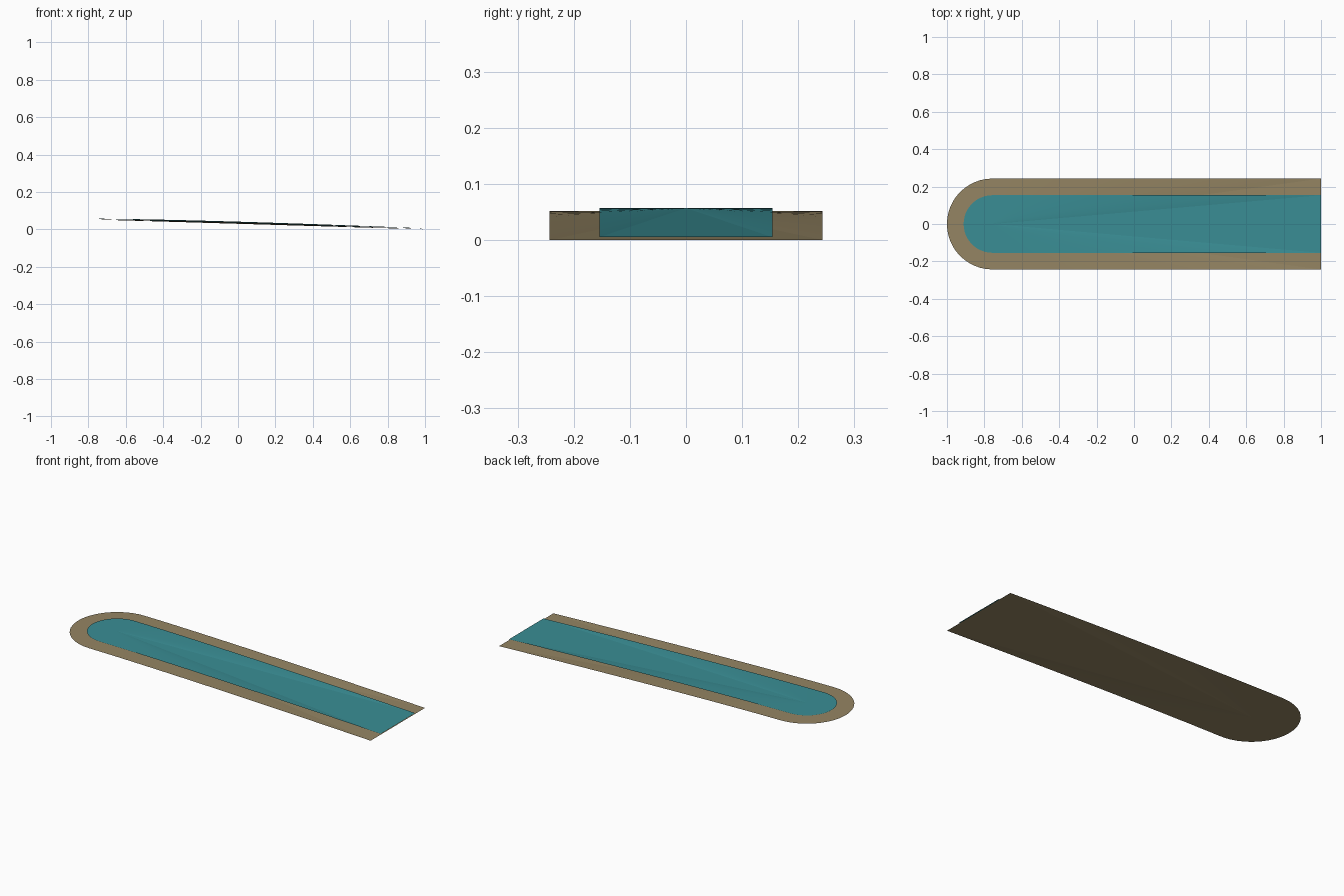
import bpy, bmesh, math

if "Cube" in bpy.data.objects:
    bpy.data.objects.remove(bpy.data.objects["Cube"], do_unlink=True)

CENTRE_X = -0.757   # centre of the rounded end
HIGH = 0.052        # height of the rounded end
CAP_STEPS, SIDE_STEPS = 24, 16


def material(name, colour):
    mat = bpy.data.materials.new(name)
    mat.use_nodes = True
    mat.diffuse_color = colour
    mat.node_tree.nodes["Principled BSDF"].inputs["Base Color"].default_value = colour
    return mat


def slope(x):
    """Height of the bank: level at the rounded end, falling to the square end."""
    t = max(0, (x - CENTRE_X) / (1 - CENTRE_X))
    return HIGH * (1 - t ** 1.4)


def sheet(name, radius, lift, mat):
    """Thin strip with one rounded end, fanned out from the middle of that end."""
    side = [1 + (CENTRE_X - 1) * i / SIDE_STEPS for i in range(SIDE_STEPS)]
    outline = [(x, radius) for x in side]
    for i in range(CAP_STEPS + 1):
        a = math.pi * (0.5 + i / CAP_STEPS)
        outline.append((CENTRE_X + radius * math.cos(a), radius * math.sin(a)))
    outline += [(x, -radius) for x in reversed(side)]

    bm = bmesh.new()
    hub = bm.verts.new((CENTRE_X, 0, HIGH + lift))
    rim = [bm.verts.new((x, y, slope(x) + lift)) for x, y in outline]
    for a, b in zip(rim, rim[1:] + rim[:1]):
        bm.faces.new((hub, a, b))
    mesh = bpy.data.meshes.new(name)
    bm.to_mesh(mesh)
    bm.free()
    mesh.materials.append(mat)
    obj = bpy.data.objects.new(name, mesh)
    bpy.context.collection.objects.link(obj)
    return obj


# Sandy bed underneath, water surface just above it
sheet("sand_bed", 0.243, 0, material("sand", (0.30, 0.235, 0.125, 1)))
sheet("water_surface", 0.154, 0.005, material("water", (0.042, 0.27, 0.30, 1)))
